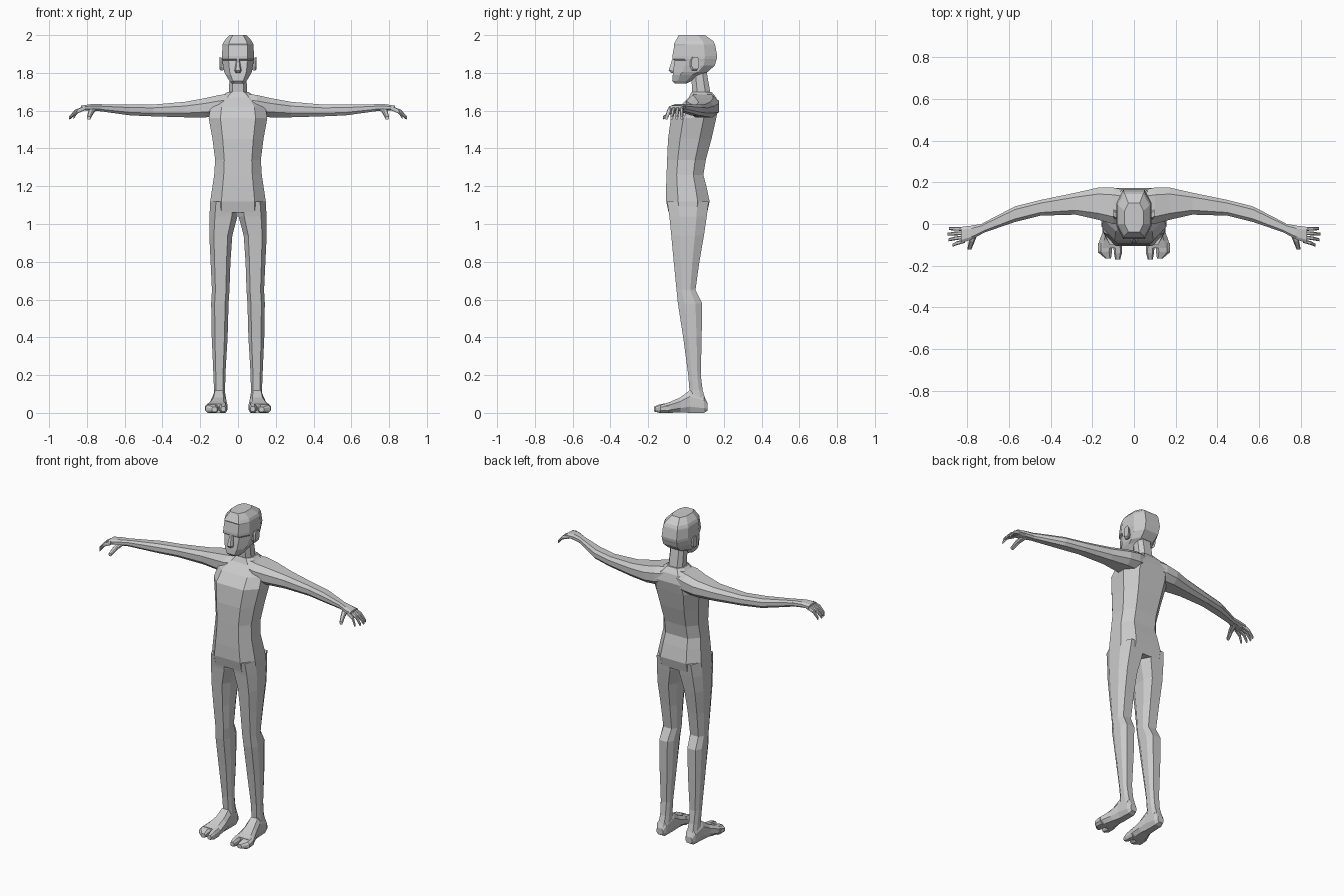
import bpy, bmesh

grey = bpy.data.materials.new("light_grey")
grey.diffuse_color = (0.6, 0.6, 0.6, 1)

# Eight-sided cross-section shared by all body parts
SECTION = [(1, -.45), (1, .45), (.6, 1), (-.6, 1), (-1, .45), (-1, -.45), (-.6, -1), (.6, -1)]


def loft(name, axis, rings, mirror=True):
    """Skin sections (t, a0, a1, b0, b1) placed along an axis; a, b are the other two axes."""
    bm = bmesh.new()
    loops = []
    for t, a0, a1, b0, b1 in rings:
        loop = []
        for u, v in SECTION:
            co = [(a0 + a1) / 2 + u * (a1 - a0) / 2, (b0 + b1) / 2 + v * (b1 - b0) / 2]
            co.insert(axis, t)
            loop.append(bm.verts.new(co))
        loops.append(loop)
    for p, q in zip(loops, loops[1:]):
        for i in range(8):
            j = (i + 1) % 8
            bm.faces.new((p[i], p[j], q[j], q[i]))
    bm.faces.new(loops[0])
    bm.faces.new(loops[-1])
    bmesh.ops.recalc_face_normals(bm, faces=bm.faces)
    me = bpy.data.meshes.new(name)
    bm.to_mesh(me)
    bm.free()
    me.materials.append(grey)
    ob = bpy.data.objects.new(name, me)
    bpy.context.collection.objects.link(ob)
    if mirror:
        ob.modifiers.new("mirror", 'MIRROR')
    return ob


def upright(name, rows):
    """Centred part from rows (z, half width, y front, y back)."""
    return loft(name, 2, [(z, -w, w, f, b) for z, w, f, b in rows], mirror=False)


X, Y, Z = 0, 1, 2

# Torso and neck
upright("torso", [
    (1.06, .148, -.092, .112), (1.12, .147, -.105, .125), (1.20, .135, -.105, .108),
    (1.26, .126, -.103, .092), (1.34, .121, -.100, .105), (1.45, .135, -.095, .135),
    (1.56, .155, -.080, .160), (1.62, .145, -.035, .172), (1.67, .095, .015, .160),
    (1.70, .055, .030, .135)])
upright("neck", [(1.64, .060, .010, .150), (1.70, .047, .033, .128), (1.83, .045, .025, .105)])

# Head with hairline and brow steps
upright("head", [
    (1.745, .035, -.062, .005), (1.757, .045, -.073, .030), (1.79, .066, -.070, .075),
    (1.805, .073, -.068, .115), (1.84, .080, -.064, .153), (1.866, .083, -.060, .160),
    (1.874, .085, -.072, .163), (1.89, .085, -.072, .165), (1.945, .082, -.062, .155),
    (1.952, .081, -.065, .153), (1.968, .074, -.056, .145), (2.0, .045, -.038, .100)])
upright("nose", [(1.80, .012, -.080, -.04), (1.813, .018, -.092, -.04), (1.875, .008, -.072, -.04)])
loft("ear", X, [(.075, .025, .060, 1.815, 1.872), (.090, .022, .066, 1.811, 1.882),
                (.098, .030, .070, 1.820, 1.885)])

# Legs
loft("leg", Z, [
    (1.12, .002, .145, -.100, .120), (1.04, .003, .152, -.088, .110),
    (.94, .030, .152, -.078, .095), (.80, .040, .145, -.065, .071),
    (.65, .045, .138, -.050, .050), (.58, .050, .142, -.043, .085),
    (.40, .055, .139, -.015, .083), (.20, .067, .130, .012, .078),
    (.12, .068, .127, .018, .088), (.05, .066, .130, .010, .110)])

# Feet: body of foot, big toe and the joined smaller toes
loft("foot", Y, [
    (.115, .078, .120, .012, .050), (.095, .067, .131, 0, .090), (.02, .065, .135, 0, .120),
    (-.03, .060, .147, .003, .082), (-.08, .056, .166, 0, .060), (-.115, .060, .174, 0, .048)])
loft("big_toe", Y, [(-.09, .058, .100, 0, .054), (-.14, .058, .096, 0, .045),
                    (-.17, .066, .090, .008, .034)])
loft("small_toes", Y, [(-.09, .102, .172, 0, .050), (-.135, .106, .173, 0, .042),
                       (-.165, .110, .138, .006, .030)])

# Arms and palms
loft("arm", X, [
    (.03, .010, .160, 1.580, 1.690), (.10, .000, .175, 1.568, 1.683),
    (.17, .020, .175, 1.565, 1.667), (.28, .045, .150, 1.565, 1.647),
    (.45, .040, .115, 1.570, 1.632), (.57, .010, .085, 1.575, 1.632),
    (.73, -.045, .002, 1.597, 1.634)])
loft("palm", X, [(.72, -.042, .003, 1.597, 1.634), (.78, -.075, -.008, 1.600, 1.634),
                 (.83, -.092, -.014, 1.600, 1.627)])

# Four curled fingers and the thumb
for i, tip in enumerate((.888, .895, .890, .872)):
    y0, y1, r = -.024 - .019 * i, -.022 - .027 * i, .009
    mid = (.82 + tip) / 2 + .004
    loft("finger_%d" % (i + 1), X, [
        (.81, y0 - r, y0 + r, 1.602, 1.625),
        (mid, (y0 + y1) / 2 - r, (y0 + y1) / 2 + r, 1.585, 1.606),
        (tip, y1 - .007, y1 + .007, 1.553, 1.570)])
loft("thumb", Y, [(-.035, .745, .785, 1.600, 1.626), (-.085, .765, .793, 1.580, 1.602),
                  (-.122, .780, .800, 1.552, 1.570)])
